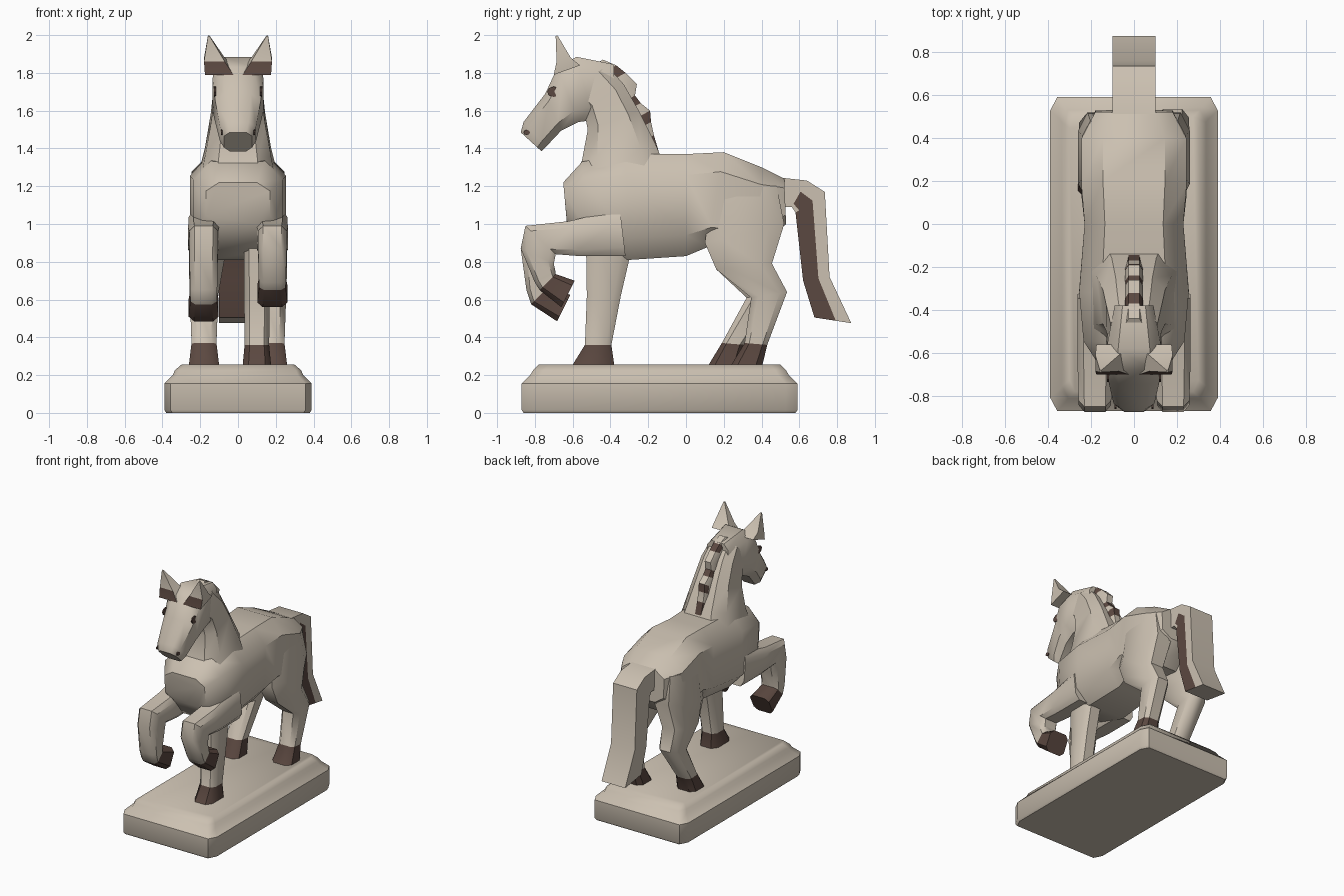
import bpy, bmesh, math
from mathutils import Vector

if "Cube" in bpy.data.objects:
    bpy.data.objects.remove(bpy.data.objects["Cube"])


def material(name, rgb):
    m = bpy.data.materials.new(name)
    m.diffuse_color = (*rgb, 1)
    m.use_nodes = True
    m.node_tree.nodes["Principled BSDF"].inputs["Base Color"].default_value = m.diffuse_color
    return m


CREAM = material("cream_stone", (0.60, 0.53, 0.44))
BROWN = material("dark_brown", (0.105, 0.065, 0.052))


def section(a, b, w, cx=0, n=8, p=0.6):
    """Rounded ring between side-profile points a and b (y, z), half width w."""
    a, b = Vector(a), Vector(b)
    k = math.cos(math.pi / n) ** p
    ring = []
    for i in range(n):
        t = (i + 0.5) * 2 * math.pi / n
        c, s = math.cos(t), math.sin(t)
        u = math.copysign(abs(c) ** p, c) / k
        v = math.copysign(abs(s) ** p, s) / k
        q = (a + b) / 2 + (a - b) / 2 * u
        ring.append((cx + w * v, q.x, q.y))
    return ring


def loft(name, rings, dark=lambda i, j: False, angle=42):
    """Skin rings into a closed solid; dark(segment, side) picks brown faces."""
    bm = bmesh.new()
    vs = [[bm.verts.new(p) for p in r] for r in rings]
    n = len(rings[0])
    for i in range(len(rings) - 1):
        for j in range(n):
            k = (j + 1) % n
            f = bm.faces.new((vs[i][j], vs[i][k], vs[i + 1][k], vs[i + 1][j]))
            f.material_index = int(dark(i, j))
    bm.faces.new(vs[0])
    bm.faces.new(vs[-1]).material_index = int(dark(len(rings) - 2, 0))
    bmesh.ops.recalc_face_normals(bm, faces=bm.faces)
    me = bpy.data.meshes.new(name)
    bm.to_mesh(me)
    bm.free()
    ob = bpy.data.objects.new(name, me)
    bpy.context.collection.objects.link(ob)
    me.materials.append(CREAM)
    me.materials.append(BROWN)
    bpy.ops.object.select_all(action='DESELECT')
    ob.select_set(True)
    bpy.context.view_layer.objects.active = ob
    bpy.ops.object.shade_smooth_by_angle(angle=math.radians(angle))
    return ob


# stepped plinth
loft("plinth", [section((-0.14 - hy, z), (-0.14 + hy, z), hx, p=0.1) for z, hx, hy in
     [(0, .38, .72), (.015, .39, .73), (.155, .39, .73), (.20, .345, .685),
      (.225, .335, .67), (.255, .30, .64)]])

# torso from chest to rump
loft("torso", [section(*s) for s in [
    ((-.65, 1.22), (-.63, 1.0), .17),
    ((-.55, 1.33), (-.52, .86), .235),
    ((-.32, 1.37), (-.30, .81), .255),
    ((0, 1.37), (0, .83), .23),
    ((.20, 1.38), (.12, .88), .245),
    ((.40, 1.30), (.38, .86), .245),
    ((.52, 1.24), (.53, 1.0), .18)]])

# neck
loft("neck", [section(*s) for s in [
    ((-.63, 1.12), (-.10, 1.28), .215),
    ((-.55, 1.34), (-.16, 1.42), .175),
    ((-.52, 1.50), (-.25, 1.60), .145),
    ((-.54, 1.60), (-.33, 1.74), .13),
    ((-.62, 1.68), (-.42, 1.84), .11)]])

# head
loft("head", [section(*s) for s in [
    ((-.38, 1.845), (-.38, 1.64), .09),
    ((-.58, 1.885), (-.49, 1.55), .125),
    ((-.68, 1.83), (-.57, 1.54), .135),
    ((-.745, 1.69), (-.66, 1.495), .12),
    ((-.86, 1.54), (-.74, 1.41), .095),
    ((-.875, 1.485), (-.765, 1.385), .075)]])

# mane ridge with alternating dark bands
crest = [(-.44, 1.87), (-.37, 1.84), (-.32, 1.80), (-.26, 1.74), (-.27, 1.68),
         (-.24, 1.64), (-.19, 1.60), (-.185, 1.54), (-.17, 1.47), (-.14, 1.37)]
loft("mane", [section((y, z), (y - .13, z - .07), .042) for y, z in crest],
     lambda i, j: i in (1, 4, 6, 8) and j in (6, 7, 0, 1))

# tail: flat sided, brown on the front and along the right side
tail = [((.46, 1.25), (.46, 1.09)), ((.64, 1.23), (.56, 1.09)),
        ((.735, 1.17), (.58, 1.06)), ((.76, .72), (.62, .70)),
        ((.875, .475), (.68, .505))]
rings = []
for (by, bz), (fy, fz) in tail:
    at = lambda x, t: (x, fy + (by - fy) * t, fz + (bz - fz) * t)
    rings.append([at(-.1, 0), at(.1, 0), at(.1, .12), at(.1, .58), at(.1, 1), at(-.1, 1)])
tail_ob = loft("tail", rings, lambda i, j: (i >= 1 and j == 2) or (i >= 2 and j in (0, 1)))
for f in tail_ob.data.polygons:
    if f.normal.z < -.9 and f.center.z < .52:
        f.material_index = 0

# supporting front leg under the chest
loft("support_leg", [section(a, b, w, .10) for a, b, w in [
    ((-.53, .95), (-.28, .90), .07), ((-.525, .62), (-.345, .62), .068),
    ((-.535, .36), (-.395, .36), .065), ((-.60, .255), (-.38, .255), .075)]],
    lambda i, j: i == 2)

for side, label in ((1, "right"), (-1, "left")):
    # raised front leg, the left one hanging lower
    dy, dz = (0, 0) if side > 0 else (-.045, -.075)
    loft(label + "_raised_front_leg", [section(a, b, w, side * .182, p=.5) for a, b, w in [
        ((-.35, 1.08), (-.32, .83), .08), ((-.62, 1.015), (-.56, .83), .082),
        ((-.85, .99), (-.69, .84), .076), ((-.875, .87), (-.70, .79), .075),
        ((-.80 + dy, .69 + dz / 2), (-.69 + dy, .745 + dz), .072),
        ((-.775 + dy, .65 + dz), (-.69 + dy, .735 + dz), .07),
        ((-.66 + dy / 2, .56 + dz), (-.59 + dy / 2, .70 + dz), .08)]],
        lambda i, j: i == 5)

    # hind leg, the left one set further forward
    d = 0 if side > 0 else -.12
    h = d / 5
    loft(label + "_hind_leg", [section(a, b, w, side * cx) for a, b, w, cx in [
        ((.14, 1.20), (.48, 1.20), .09, .15), ((.10, .90), (.52, 1.0), .105, .155),
        ((.16, .76), (.455, .79), .09, .17),
        ((.345 + h, .61), (.535 + h, .64), .075, .18),
        ((.31 + d, .37), (.43 + d, .36), .066, .18),
        ((.24 + d, .255), (.405 + d, .255), .08, .18)]],
        lambda i, j: i == 4)

    # ear with brown inner face
    ear = loft(label + "_ear", [section(a, b, w, side * cx, n=4, p=1) for a, b, w, cx in [
        ((-.70, 1.79), (-.56, 1.84), .075, .10), ((-.685, 1.86), (-.61, 1.88), .055, .125),
        ((-.69, 1.995), (-.68, 1.998), .004, .155)]])
    for f in ear.data.polygons:
        f.material_index = int(f.normal.y < -.2 and (f.center.z < 1.87 or f.normal.x * side < 0))

    # eye and nostril plates
    for part, x, y, z, r, sx in (("eye", .122, -.70, 1.70, .028, 1.25),
                                 ("nostril", .086, -.843, 1.485, .014, 1.2)):
        disc = []
        for dx in (-.0045, .0045):
            disc.append([(side * (x + dx), y + r * sx * math.cos(t * math.pi / 4),
                          z + r * math.sin(t * math.pi / 4)) for t in range(8)])
        loft(label + "_" + part, disc, lambda i, j: True)
        bpy.context.object.data.polygons.foreach_set("material_index", [1] * 10)
